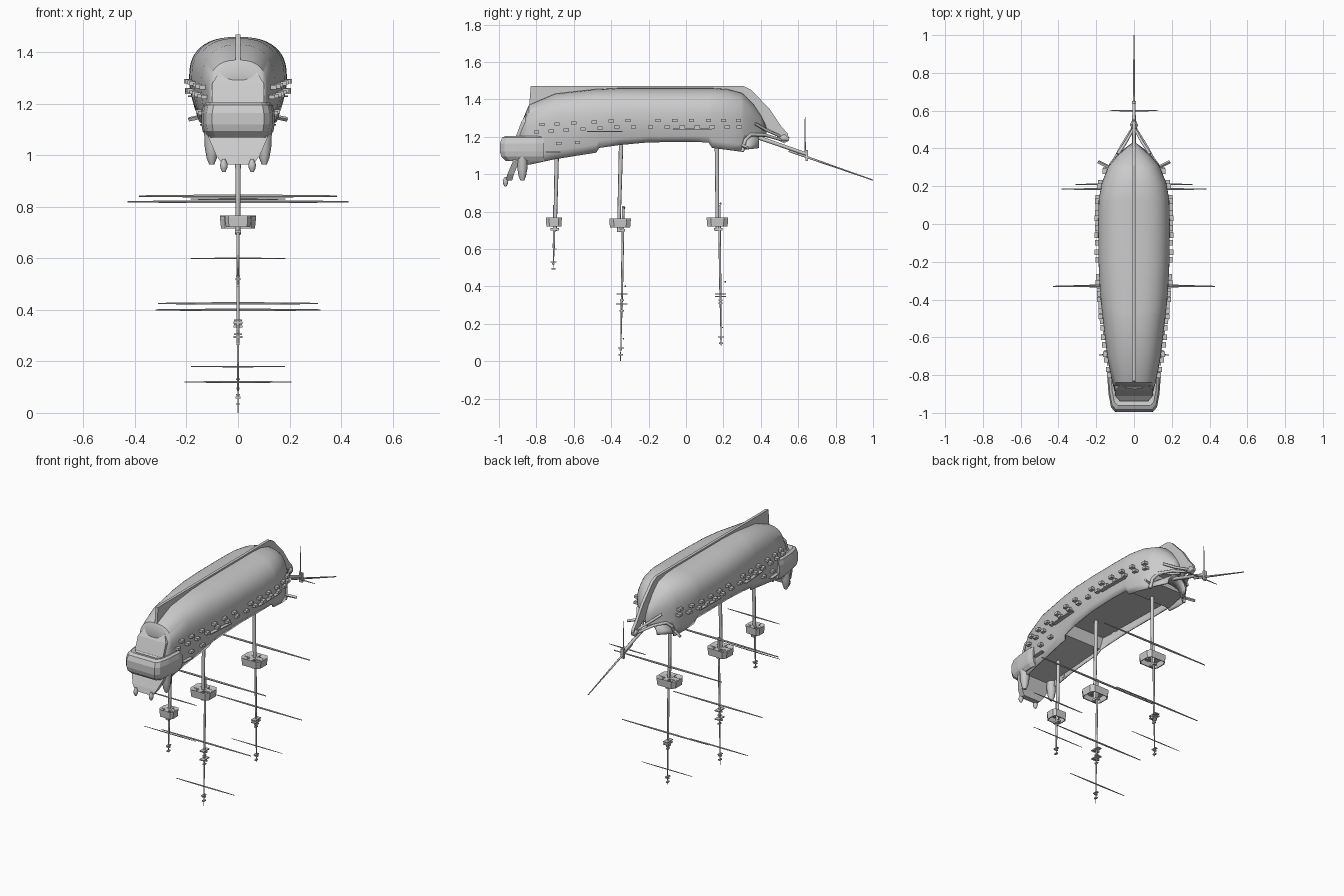
import bpy, bmesh, math
from mathutils import Vector

if "Cube" in bpy.data.objects:
    bpy.data.objects.remove(bpy.data.objects["Cube"])

grey = bpy.data.materials.new("pale grey")
grey.diffuse_color = (0.6, 0.6, 0.6, 1)
grey.use_nodes = True
grey.node_tree.nodes["Principled BSDF"].inputs["Base Color"].default_value = grey.diffuse_color


def make(name, verts, faces, smooth=None, thick=0):
    me = bpy.data.meshes.new(name)
    me.from_pydata(verts, [], faces)
    bm = bmesh.new()
    bm.from_mesh(me)
    bmesh.ops.recalc_face_normals(bm, faces=bm.faces)
    bm.to_mesh(me)
    bm.free()
    me.materials.append(grey)
    ob = bpy.data.objects.new(name, me)
    bpy.context.collection.objects.link(ob)
    if thick:
        mod = ob.modifiers.new("thickness", 'SOLIDIFY')
        mod.thickness = thick
        mod.offset = -1
    if smooth:
        bpy.ops.object.select_all(action='DESELECT')
        ob.select_set(True)
        bpy.context.view_layer.objects.active = ob
        bpy.ops.object.shade_smooth_by_angle(angle=math.radians(smooth))
    return ob


def loft(name, rings, closed=True, caps=True, **kw):
    n = len(rings[0])
    verts = [v for r in rings for v in r]
    faces = [(i*n+j, i*n+(j+1) % n, (i+1)*n+(j+1) % n, (i+1)*n+j)
             for i in range(len(rings)-1) for j in range(n if closed else n-1)]
    if caps:
        faces += [tuple(range(n)), tuple((len(rings)-1)*n+j for j in range(n))]
    return make(name, verts, faces, **kw)


def tube(name, pts, radii, sides=8):
    pts = [Vector(p) for p in pts]
    rings = []
    for i, p in enumerate(pts):
        d = (pts[min(i+1, len(pts)-1)] - pts[max(i-1, 0)]).normalized()
        u = d.cross(Vector((0.3, 0.2, 1) if abs(d.z) < 0.9 else (1, 0, 0))).normalized()
        v = d.cross(u)
        rings.append([p + radii[i]*(u*math.cos(a) + v*math.sin(a))
                      for a in (2*math.pi*k/sides for k in range(sides))])
    return loft(name, rings, smooth=50)


def box(name, c, s, taper=1.0):
    rings = [[(c[0]+sx*s[0]*t/2, c[1]+sy*s[1]*t/2, c[2]+sz*s[2]/2)
              for sx, sy in ((-1, -1), (1, -1), (1, 1), (-1, 1))]
             for sz, t in ((-1, taper), (1, 1))]
    return loft(name, rings)


# Hull stations: y, keel z, z of widest point, half width, rail z, rail half width
ST = [(-.89, 1.25, 1.2, .10, 1.06, .10), (-.84, 1.37, 1.25, .115, 1.05, .11),
      (-.7, 1.43, 1.27, .142, 1.08, .115), (-.48, 1.455, 1.29, .168, 1.115, .13),
      (-.465, 1.455, 1.29, .17, 1.14, .14), (-.36, 1.46, 1.3, .18, 1.155, .15),
      (-.2, 1.46, 1.3, .188, 1.17, .16), (0, 1.46, 1.3, .19, 1.172, .165),
      (.12, 1.46, 1.3, .187, 1.17, .162), (.14, 1.46, 1.3, .185, 1.14, .155),
      (.22, 1.455, 1.29, .17, 1.13, .15), (.295, 1.435, 1.28, .14, 1.12, .135),
      (.31, 1.425, 1.28, .132, 1.19, .125), (.36, 1.375, 1.26, .09, 1.2, .095),
      (.40, 1.315, 1.25, .045, 1.2, .05), (.43, 1.26, 1.23, .01, 1.2, .01)]


def station(y):
    for a, b in zip(ST, ST[1:]):
        if y <= b[0]:
            t = max(0, (y-a[0])/(b[0]-a[0]))
            return [p+(q-p)*t for p, q in zip(a, b)]
    return ST[-1]


def side_x(y, z):
    _, top, zm, w, zr, wr = station(y)
    if z < zm:
        return wr+(w-wr)*math.sin(math.pi/2*max(0, (z-zr)/(zm-zr)))
    return w*(1-min(1, (z-zm)/(top-zm))**2.5)**.4


def section(st):
    y, top, zm, w, zr, wr = st
    half = [(wr+(w-wr)*math.sin(math.pi/2*k/4), zr+(zm-zr)*k/4) for k in range(4)]
    for k in range(12):
        a = math.pi/2*k/12
        half.append((w*math.cos(a)**.8, zm+(top-zm)*math.sin(a)**.8))
    return ([(x, y, z) for x, z in half] + [(0, y, top)]
            + [(-x, y, z) for x, z in reversed(half)])


loft("hull", [section(s) for s in ST], closed=False, caps=False, smooth=35, thick=.008)

# Stepped decks inside the bulwarks
deck = [(-.89, 1.08), (-.47, 1.145), (-.47, 1.23), (.13, 1.23), (.13, 1.165),
        (.31, 1.165), (.31, 1.22), (.42, 1.22)]
loft("deck", [[(s*(side_x(y, z)-.004), y, z) for s in (-1, 1)] for y, z in deck],
     closed=False, caps=False)

# Keel and stem plate
keel = [(-.85, 1.23), (-.83, 1.47), (.31, 1.47), (.35, 1.45), (.45, 1.345), (.51, 1.255),
        (.545, 1.215), (.55, 1.18), (.525, 1.165), (.495, 1.18), (.48, 1.22), (.42, 1.25),
        (.3, 1.40), (.2, 1.44), (-.65, 1.43), (-.8, 1.35)]
loft("keel", [[(x, y, z) for y, z in keel] for x in (-.009, .009)])
tube("stem_head", [(0, .5, 1.19), (0, .525, 1.195), (0, .55, 1.185)], [.012, .022, .01])

# Transom with tapering taffrail
tr = [(1.36, .05, -.83), (1.28, .10, -.88), (1.2, .10, -.91), (1.07, .115, -.925),
      (1.0, .085, -.955), (.965, .06, -.965)]
loft("transom", [[(-w, y, z), (w, y, z), (w, y+.035, z), (-w, y+.035, z)] for z, w, y in tr])

# Gallery band wrapped round the stern
path = [(.135, -.76), (.142, -.8), (.135, -.9), (.122, -.97), (.1, -.995)]
path += [(-x, y) for x, y in reversed(path)]
prof = [(.75, 1.075), (.86, 1.07), (.97, 1.095), (1, 1.12), (1, 1.165), (.95, 1.195),
        (.86, 1.205), (.75, 1.2)]
loft("stern_gallery", [[(x*f, -.76+(y+.76)*f, z) for f, z in prof] for x, y in path])
make("counter", [(-.1, -.95, 1.15), (.1, -.95, 1.15), (.1, -.86, 1.23), (-.1, -.86, 1.23)],
     [(0, 1, 2, 3)], thick=.01)

for s in (-1, 1):
    # Quarter turrets, stern lanterns
    tube("quarter_turret", [(s*.102, -.875, z) for z in (1.1, 1.03, .99, .965)],
         [.03, .027, .02, .01])
    tube("stern_lantern", [(s*.055, -.965, z) for z in (.985, .965, .95, .935)],
         [.006, .015, .013, .006])
    # Gun port lids in two rows, plus the quarter row
    ports = [(y, 1.288-.05*max(0, -y-.3)) for y in
             (-.77, -.69, -.6, -.49, -.4, -.31, -.15, -.06, .03, .12, .2, .28)]
    ports += [(y, 1.253-.06*max(0, -y-.35)) for y in
              (-.8, -.72, -.64, -.55, -.46, -.37, -.28, -.19, -.1, -.02, .06, .14, .22, .285)]
    ports += [(-.68, 1.165), (-.58, 1.17)]
    for y, z in ports:
        box("gun_port_lid", (s*(side_x(y, z)+.006), y, z), (.03, .028, .016))
    # Shroud channels
    for y0, y1, z in ((-.53, -.34, 1.23), (-.07, .14, 1.242), (-.75, -.67, 1.12)):
        rim = [((side_x(y0, z+.006*k)-.01)*s, y0, z+.006*k-.004) for k in (0, 1)]
        out = [(s*(side_x(y0, z)+.022), side_x(y1, z)*s+s*.022)]
        loft("channel", [[(s*(side_x(y, z)-.01), y, z-.004), (s*(side_x(y, z)+.022), y, z-.004),
                          (s*(side_x(y, z)+.022), y, z+.002), (s*(side_x(y, z)-.01), y, z+.002)]
                         for y in (y0, y1)])
    # Catheads and head rails
    tube("cathead", [(s*.12, .295, 1.155), (s*.19, .33, 1.14)], [.009, .009], 4)
    tube("head_rail", [(s*.13, .3, 1.12), (s*.122, .315, 1.18), (s*.10, .345, 1.212),
                       (s*.06, .42, 1.21), (0, .52, 1.18)], [.01, .01, .01, .009, .007])
    tube("upper_head_rail", [(s*.085, .37, 1.27), (s*.045, .43, 1.235), (0, .51, 1.2)],
         [.008, .008, .007])

# Arched bulkhead under the bow
arch = [(math.cos(math.pi*k/12), math.sin(math.pi*k/12)) for k in range(13)]
loft("bow_arch", [[(c*(.128-.06*t), .30+.09*t, 1.13+.075*q+.01*t) for c, q in arch]
                  for t in (0, 1)], closed=False, caps=False, smooth=40, thick=.01)

# Masts: foot y, foot z, top y, top z, top size y, half width, topmast y, tip y, tip z, crosstrees
masts = {"mizzen": (-.69, 1.15, -.7, .745, .085, .05, -.703, -.71, .5, (.53,)),
         "main": (-.345, 1.24, -.36, .74, .115, .07, -.335, -.35, 0, (.36, .305, .07)),
         "fore": (.165, 1.18, .168, .745, .115, .07, .178, .188, .08, (.36, .345, .13))}
for n, (fy, fz, ty, tz, ly, hw, my, ey, ez, trees) in masts.items():
    tube(n+"_lower_mast", [(0, fy, fz), (0, ty, tz-.05)], [.012, .009])
    tube(n+"_topmast", [(0, my, tz+.09), (0, (my+ey)/2, (tz+ez)/2), (0, ey, ez)],
         [.007, .006, .002])
    # Fighting top: open basket with crossed bearers
    yc = (ty+my)/2 - .005
    plan = [(-1, -.6), (-.75, -1), (.75, -1), (1, -.6), (1, .6), (.75, 1), (-.75, 1), (-1, .6)]
    loft(n+"_top_rim", [[(x*hw*f, yc+y*ly/2*f, z) for x, y in plan] for f, z in
                        ((.55, tz+.014), (1, tz+.022), (1, tz+.015), (.94, tz-.024))],
         caps=False, thick=.006)
    box(n+"_top_floor", (0, yc, tz+.016), (hw*1.7, ly*.3, .008))
    box(n+"_top_bearer", (0, yc, tz+.016), (.03, ly*.9, .01))
    box(n+"_cap", (0, (ty+my)/2, tz-.04), (.022, .045, .012))
    for i, z in enumerate(trees):
        y = my+(ey-my)*(tz-z)/(tz-ez)
        r = .016 if z < .2 or n == "mizzen" else .03
        box(n+"_crosstree", (0, y, z), (r, r*2, .006))
        box(n+"_crosstree_bar", (0, y, z-.01), (r*1.2, .012, .008))
        box(n+"_mast_cap", (0, y, z-.035), (.012, .022, .008))

# Yards: y, z, half length, radius
for y, z, h, r in ((-.33, .82, .43, .006), (-.325, .4, .32, .005), (-.335, .12, .207, .004),
                   (.185, .842, .385, .006), (.21, .425, .31, .005), (.195, .18, .183, .003),
                   (-.69, .83, .185, .004), (-.695, .6, .185, .003), (.6, 1.11, .13, .004)):
    tube("yard", [(-h, y, z), (-h*.3, y, z), (h*.3, y, z), (h, y, z)], [r*.5, r, r, r*.5], 6)

# Bowsprit, boom, cap and jackstaff
tube("bowsprit", [(0, .33, 1.215), (0, .65, 1.105)], [.012, .009])
tube("jib_boom", [(0, .55, 1.125), (0, 1.0, .968)], [.007, .003])
box("bowsprit_cap", (0, .645, 1.1), (.022, .014, .06))
tube("jackstaff", [(0, .637, 1.09), (0, .637, 1.305)], [.004, .002], 6)
